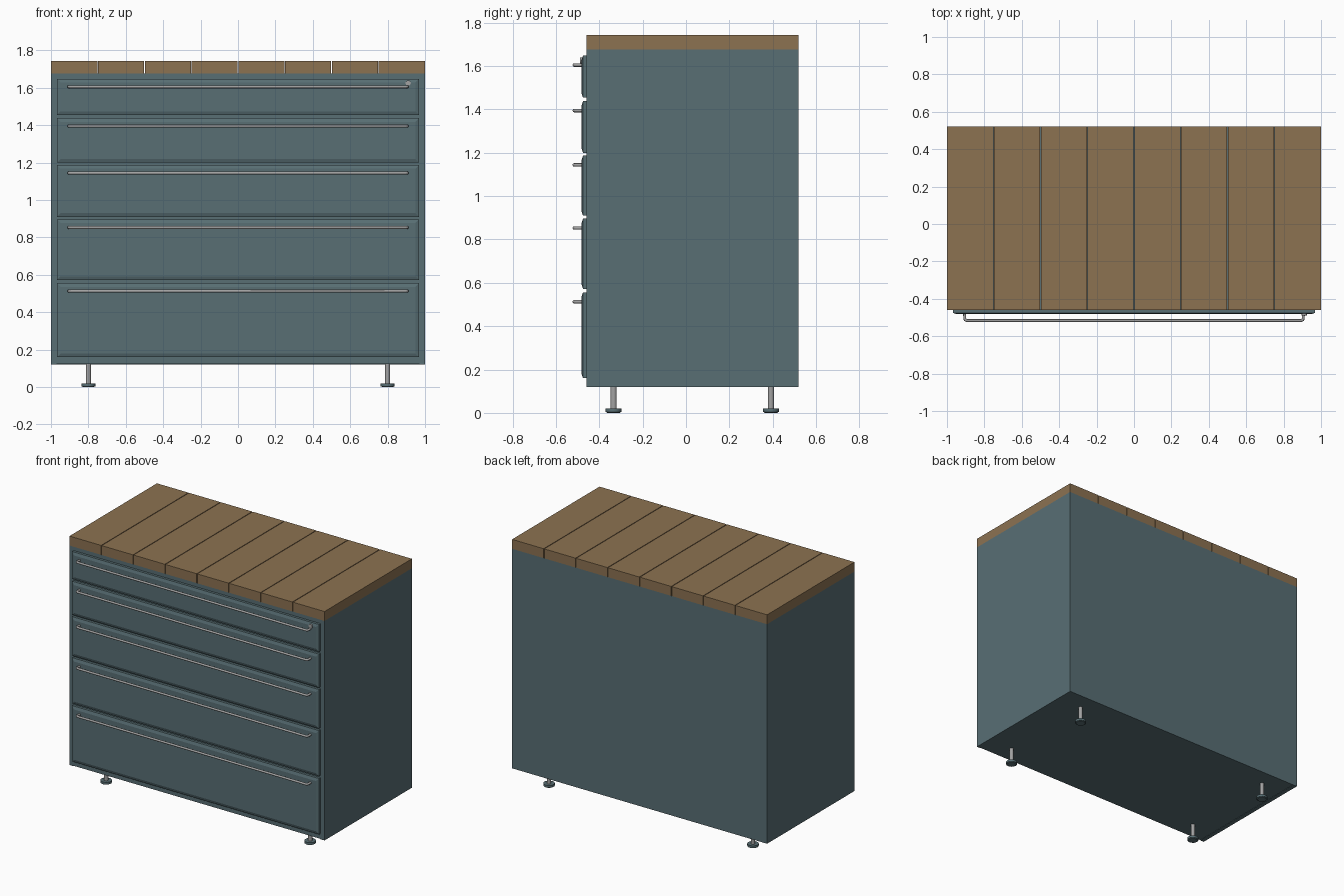
import bpy, bmesh, math
from mathutils import Matrix

if "Cube" in bpy.data.objects:
    bpy.data.objects.remove(bpy.data.objects["Cube"])


def material(name, rgb):
    m = bpy.data.materials.new(name)
    m.diffuse_color = (*rgb, 1)
    m.use_nodes = True
    m.node_tree.nodes["Principled BSDF"].inputs["Base Color"].default_value = m.diffuse_color
    return m


TEAL = material("teal paint", (0.098, 0.158, 0.175))
WOOD = material("brown wood", (0.262, 0.168, 0.083))
STEEL = material("grey steel", (0.36, 0.36, 0.36))


def finish(name, bm, mat):
    bmesh.ops.recalc_face_normals(bm, faces=bm.faces)
    me = bpy.data.meshes.new(name)
    bm.to_mesh(me)
    bm.free()
    me.materials.append(mat)
    ob = bpy.data.objects.new(name, me)
    bpy.context.collection.objects.link(ob)
    return ob


def box(name, x0, x1, y0, y1, z0, z1, mat):
    bm = bmesh.new()
    bmesh.ops.create_cube(bm, size=1)
    for v in bm.verts:
        v.co = ((x0 + x1) / 2 + v.co.x * (x1 - x0),
                (y0 + y1) / 2 + v.co.y * (y1 - y0),
                (z0 + z1) / 2 + v.co.z * (z1 - z0))
    return finish(name, bm, mat)


def smooth(ob):
    bpy.ops.object.select_all(action='DESELECT')
    ob.select_set(True)
    bpy.context.view_layer.objects.active = ob
    bpy.ops.object.shade_smooth_by_angle(angle=math.radians(35))


def cylinder(name, r1, r2, depth, loc, mat, along_y=False, seg=20):
    bm = bmesh.new()
    m = Matrix.Translation(loc)
    if along_y:
        m = m @ Matrix.Rotation(math.pi / 2, 4, 'X')
    bmesh.ops.create_cone(bm, cap_ends=True, segments=seg, radius1=r1, radius2=r2,
                          depth=depth, matrix=m)
    ob = finish(name, bm, mat)
    smooth(ob)
    return ob


FRONT, BACK, LOW, HIGH = -0.459, 0.52, 0.12, 1.676

# Cabinet carcass: side, bottom, top and back panels round an inner core
for s, n in ((-1, "left"), (1, "right")):
    a, b = sorted((s * 0.97, s * 1.0))
    box(n + "_side_panel", a, b, FRONT, BACK, LOW, HIGH, TEAL)
box("bottom_panel", -0.97, 0.97, FRONT, BACK - 0.01, LOW + 0.003, 0.15, TEAL)
box("top_panel", -0.97, 0.97, FRONT, BACK - 0.01, 1.65, HIGH, TEAL)
box("back_panel", -0.97, 0.97, BACK - 0.01, BACK, LOW, HIGH, TEAL)
box("drawer_core", -0.97, 0.97, FRONT + 0.002, BACK - 0.01, 0.15, 1.65, TEAL)

# Worktop of eight planks with narrow gaps
for i in range(8):
    x0 = -1 + i * 0.25
    g0 = 0 if i == 0 else 0.0025
    g1 = 0 if i == 7 else 0.0025
    box(f"worktop_plank_{i + 1}", x0 + g0, x0 + 0.25 - g1, FRONT, BACK, HIGH, 1.743, WOOD)

# Drawer fronts with a shallow chamfered border, and bar handles
DRAWERS = [(1.454, 1.648), (1.2, 1.438), (0.91, 1.187), (0.572, 0.896), (0.16, 0.556)]
for i, (z0, z1) in enumerate(DRAWERS, 1):
    bm = bmesh.new()
    loops = []
    for y, inset in ((FRONT + 0.002, 0), (-0.475, 0), (-0.482, 0.02)):
        x, lo, hi = 0.968 - inset, z0 + inset, z1 - inset
        loops.append([bm.verts.new((px, y, pz))
                      for px, pz in ((-x, lo), (x, lo), (x, hi), (-x, hi))])
    for a, b in zip(loops, loops[1:]):
        for k in range(4):
            bm.faces.new((a[k], a[(k + 1) % 4], b[(k + 1) % 4], b[k]))
    bm.faces.new(loops[0])
    bm.faces.new(loops[-1])
    finish(f"drawer_front_{i}", bm, TEAL)

    hz = z1 - 0.043
    path = [(-0.905, -0.478), (-0.905, -0.506), (-0.902, -0.513), (-0.895, -0.516)]
    path += [(-x, y) for x, y in reversed(path)]
    cu = bpy.data.curves.new(f"drawer_handle_{i}", 'CURVE')
    cu.dimensions = '3D'
    cu.bevel_depth = 0.008
    cu.bevel_resolution = 2
    cu.use_fill_caps = True
    sp = cu.splines.new('POLY')
    sp.points.add(len(path) - 1)
    for p, (x, y) in zip(sp.points, path):
        p.co = (x, y, hz, 1)
    cu.materials.append(STEEL)
    ob = bpy.data.objects.new(f"drawer_handle_{i}", cu)
    bpy.context.collection.objects.link(ob)

# Small lock on the top drawer
cylinder("drawer_lock", 0.014, 0.014, 0.015, (0.91, -0.481, 1.625), STEEL, True)

# Four adjustable feet: stem plus round pad
for x in (-0.8, 0.8):
    for y, n in ((-0.334, "front"), (0.392, "back")):
        n += "_left" if x < 0 else "_right"
        cylinder(n + "_foot_stem", 0.014, 0.014, 0.11, (x, y, 0.073), STEEL)
        cylinder(n + "_foot_pad", 0.037, 0.037, 0.016, (x, y, 0.012), TEAL)
        cylinder(n + "_foot_base", 0.03, 0.034, 0.004, (x, y, 0.002), TEAL)
